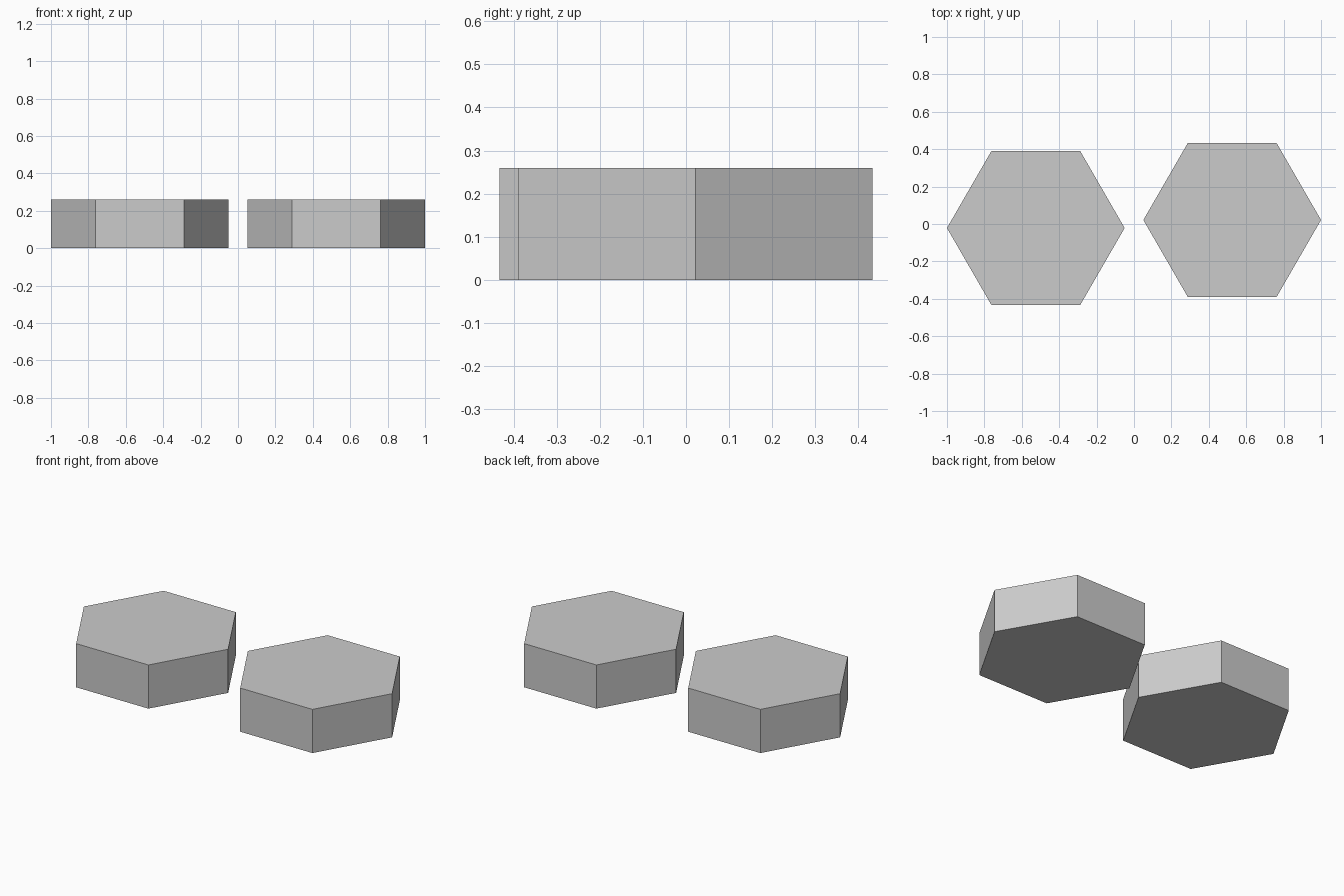
import bpy
import math

if "Cube" in bpy.data.objects:
    bpy.data.objects.remove(bpy.data.objects["Cube"])

RADIUS = 0.475
HEIGHT = 0.26


def hex_tile(name, x, y):
    # Six-sided prism with corners pointing along x, resting on z = 0
    bpy.ops.mesh.primitive_cylinder_add(
        vertices=6, radius=RADIUS, depth=HEIGHT,
        location=(x, y, HEIGHT / 2), rotation=(0, 0, math.pi / 6))
    bpy.context.object.name = name


# Two matching tiles, slightly staggered front to back
for name, side in (("left_hex_tile", -1), ("right_hex_tile", 1)):
    hex_tile(name, side * 0.525, side * 0.0215)
